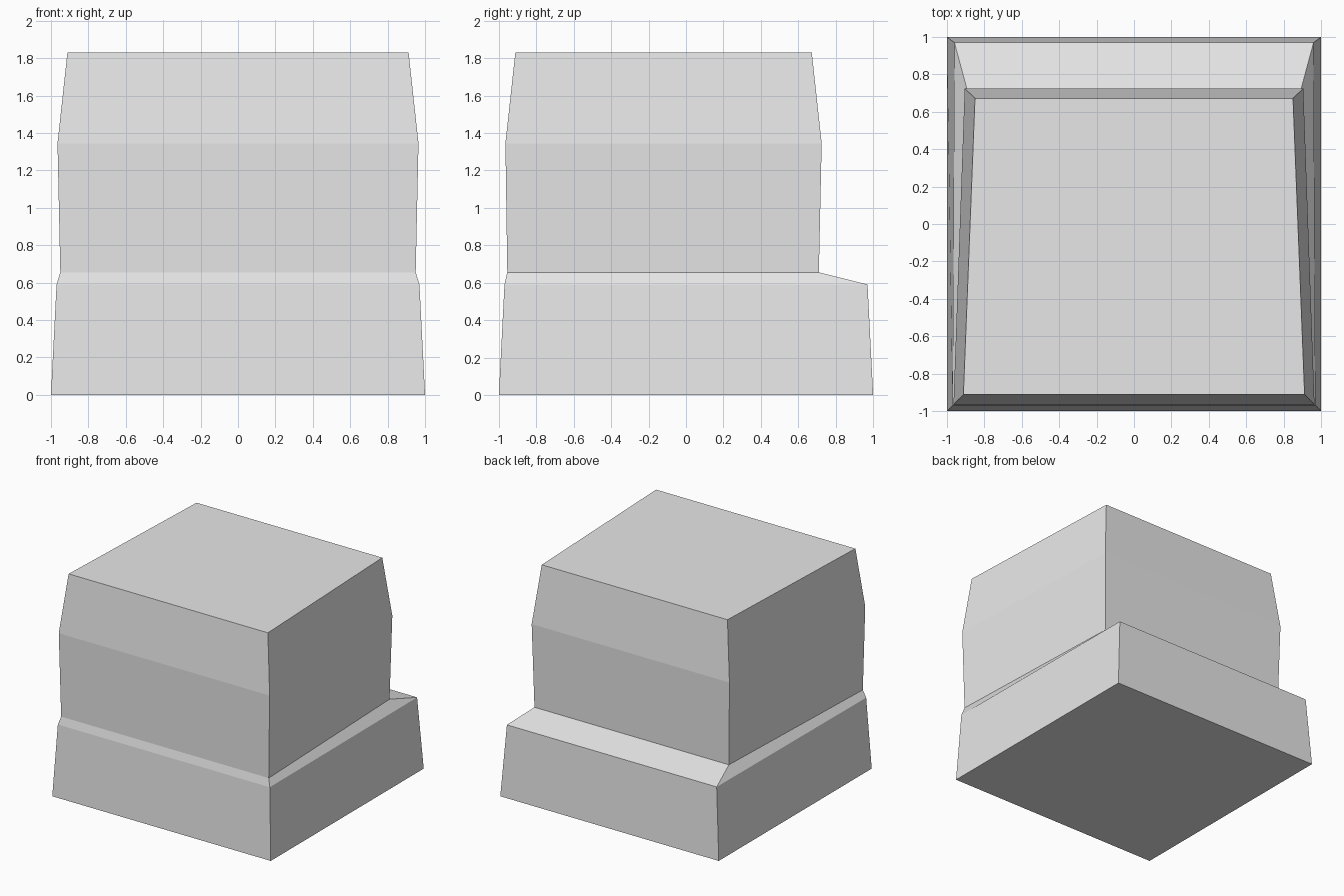
import bpy
import bmesh

cube = bpy.data.objects.get("Cube")
if cube:
    bpy.data.objects.remove(cube, do_unlink=True)

# Single plain colour
grey = bpy.data.materials.new("light grey")
grey.use_nodes = True
colour = (0.8, 0.8, 0.8, 1.0)
grey.diffuse_color = colour
grey.node_tree.nodes["Principled BSDF"].inputs["Base Color"].default_value = colour

# Cross-sections: height, front half width, back half width, front y, back y
sections = [
    (0.0, 1.0, 1.0, -1.0, 1.0),         # base
    (0.59, 0.97, 0.96, -0.97, 0.97),    # top of plinth
    (0.655, 0.95, 0.89, -0.955, 0.71),  # ledge
    (1.345, 0.965, 0.905, -0.965, 0.725),  # shoulder
    (1.83, 0.912, 0.85, -0.912, 0.672),  # flat top
]

# Stacked tapered block with a deep ledge at the back
bm = bmesh.new()
rings = [
    [bm.verts.new(p) for p in ((-f, y0, z), (f, y0, z), (b, y1, z), (-b, y1, z))]
    for z, f, b, y0, y1 in sections
]
for low, high in zip(rings, rings[1:]):
    for i in range(4):
        j = (i + 1) % 4
        bm.faces.new((low[i], low[j], high[j], high[i]))
bm.faces.new(rings[0][::-1])
bm.faces.new(rings[-1])
bmesh.ops.recalc_face_normals(bm, faces=bm.faces)

mesh = bpy.data.meshes.new("stepped_block")
bm.to_mesh(mesh)
bm.free()
mesh.materials.append(grey)
block = bpy.data.objects.new("stepped_block", mesh)
bpy.context.collection.objects.link(block)
